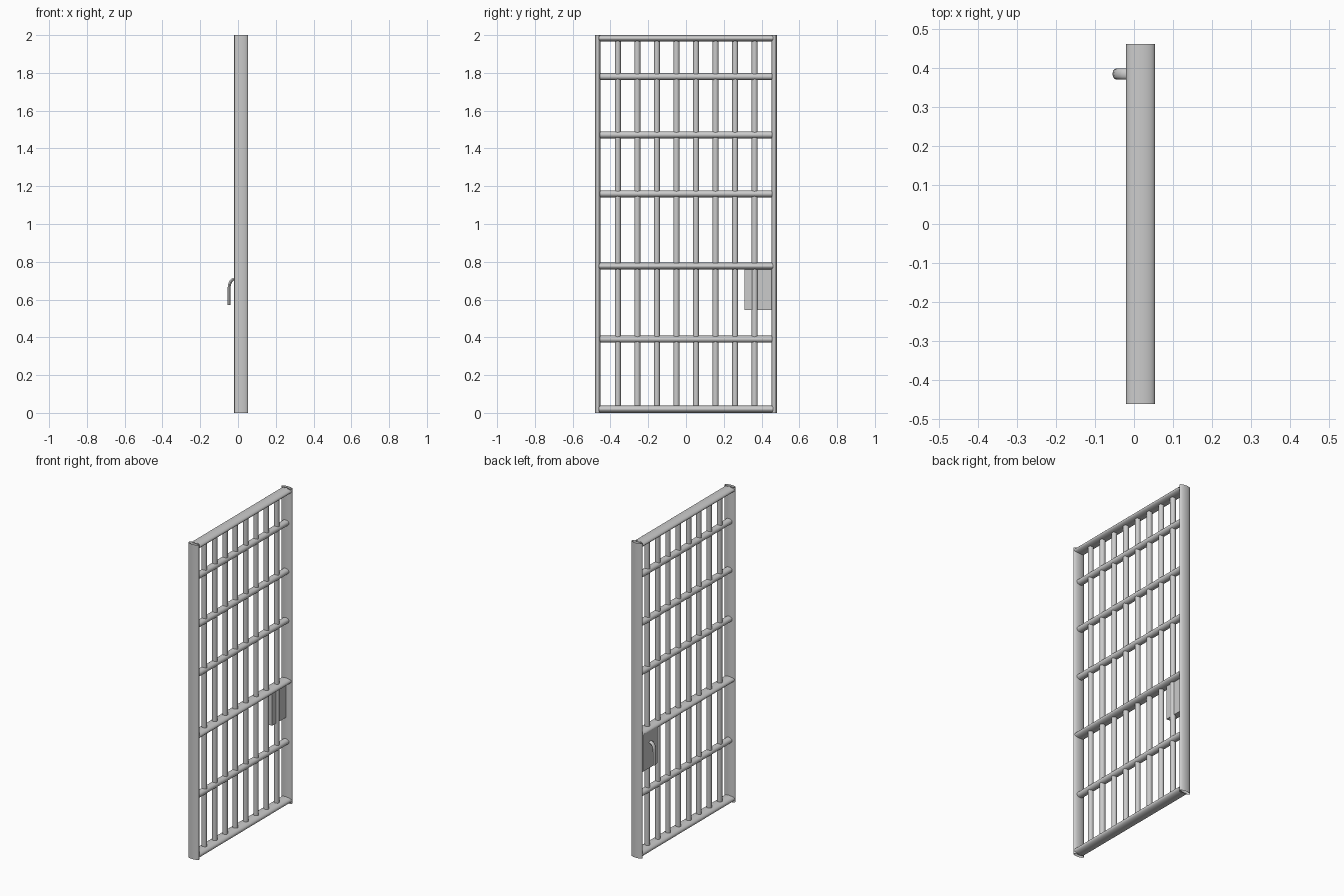
import bpy, math
from mathutils import Vector

if "Cube" in bpy.data.objects:
    bpy.data.objects.remove(bpy.data.objects["Cube"])

CX = 0.017  # depth centre of the gate


def smooth(obj):
    bpy.context.view_layer.objects.active = obj
    obj.select_set(True)
    bpy.ops.object.shade_smooth_by_angle(angle=math.radians(40))
    obj.select_set(False)


def tube(name, start, end, ru, ry, sides=24, fill='NOTHING'):
    """Oval tube along z or y; ru is the radius in x, ry the other radius."""
    a, b = Vector(start), Vector(end)
    along_y = abs(b.y - a.y) > abs(b.z - a.z)
    bpy.ops.mesh.primitive_cylinder_add(vertices=sides, radius=1, depth=(b - a).length,
                                        end_fill_type=fill, location=(a + b) / 2)
    obj = bpy.context.object
    obj.name = name
    obj.scale = (ru, ry, 1)
    if along_y:
        obj.rotation_euler = (math.pi / 2, 0, 0)
    bpy.ops.object.transform_apply(location=False, rotation=True, scale=True)
    smooth(obj)
    return obj


# outer frame: flattened open tubes
for side, label in ((-1, "left"), (1, "right")):
    tube(f"{label}_post", (CX, side * 0.467, 0), (CX, side * 0.467, 2), 0.037, 0.0145)
tube("top_rail", (CX, -0.461, 1.983), (CX, 0.461, 1.983), 0.037, 0.017)
tube("bottom_rail", (CX, -0.461, 0.02), (CX, 0.461, 0.02), 0.037, 0.02)

# cross bars, the lock-height one being deeper
for i, z in enumerate((0.39, 0.777, 1.16, 1.472, 1.78)):
    depth = 0.036 if i == 1 else 0.023
    tube(f"cross_bar_{i + 1}", (CX, -0.46, z), (CX, 0.46, z), depth, 0.0185, 20, 'NGON')

# vertical bars
for i in range(8):
    y = -0.361 + i * 0.1035
    tube(f"vertical_bar_{i + 1}", (CX, y, 0.02), (CX, y, 1.98), 0.016, 0.016, 16)

# lock plate
bpy.ops.mesh.primitive_cube_add(size=1, location=(0.002, 0.385, 0.663))
plate = bpy.context.object
plate.name = "lock_plate"
plate.scale = (0.04, 0.148, 0.235)
bpy.ops.object.transform_apply(location=False, rotation=False, scale=True)

# hooked handle: flat bar swept along a bent path
path = [(-0.017, 0.708), (-0.027, 0.706), (-0.037, 0.697), (-0.044, 0.683),
        (-0.047, 0.665), (-0.0475, 0.62), (-0.0475, 0.57)]
hx, hy, seg = 0.0075, 0.0135, 12
verts, faces = [], []
for i, (x, z) in enumerate(path):
    p, n = path[max(i - 1, 0)], path[min(i + 1, len(path) - 1)]
    t = Vector((n[0] - p[0], n[1] - p[1])).normalized()
    for k in range(seg):
        a = 2 * math.pi * k / seg
        u = hx * math.cos(a)
        verts.append((x - t.y * u, 0.384 + hy * math.sin(a), z + t.x * u))
for i in range(len(path) - 1):
    for k in range(seg):
        j = (k + 1) % seg
        faces.append((i * seg + k, i * seg + j, (i + 1) * seg + j, (i + 1) * seg + k))
faces.append(tuple(range(seg))[::-1])
faces.append(tuple(range((len(path) - 1) * seg, len(path) * seg)))
mesh = bpy.data.meshes.new("handle")
mesh.from_pydata(verts, [], faces)
handle = bpy.data.objects.new("handle", mesh)
bpy.context.collection.objects.link(handle)
bpy.ops.object.select_all(action='DESELECT')
smooth(handle)
